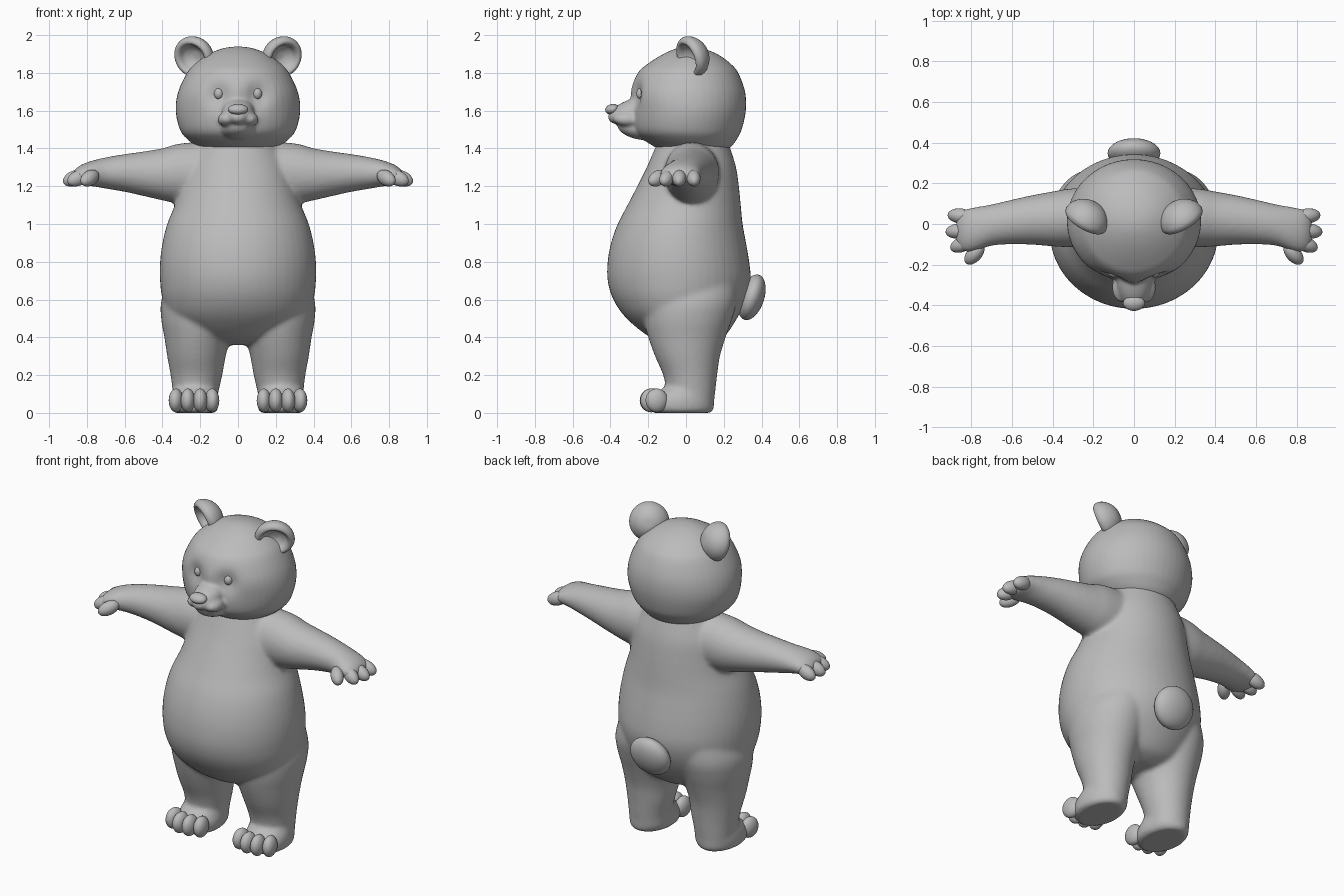
import bpy, bmesh, math
from mathutils import Vector, Matrix, Euler

if "Cube" in bpy.data.objects:
    bpy.data.objects.remove(bpy.data.objects["Cube"], do_unlink=True)

grey = bpy.data.materials.new("plain grey")
grey.use_nodes = True
COLOUR = (0.5, 0.5, 0.5, 1)
grey.diffuse_color = COLOUR
grey.node_tree.nodes["Principled BSDF"].inputs["Base Color"].default_value = COLOUR


def smooth_rows(rows, steps=5):
    """Catmull-Rom interpolation between profile rows."""
    out = []
    for i in range(len(rows) - 1):
        a, b, c, d = (rows[max(0, min(len(rows) - 1, i + k))] for k in (-1, 0, 1, 2))
        for s in range(steps):
            t = s / steps
            out.append([0.5 * (2 * q + (r - p) * t + (2 * p - 5 * q + 4 * r - u) * t * t
                        + (3 * q - p - 3 * r + u) * t ** 3) for p, q, r, u in zip(a, b, c, d)])
    return out + [list(rows[-1])]


def loft(bm, rows, axis="z", side=1, sides=48):
    """Ellipse rings (position, centre 1, centre 2, radius 1, radius 2) along an axis."""
    rings = []
    for pos, c1, c2, r1, r2 in smooth_rows(rows):
        ring = []
        for k in range(sides):
            a = math.tau * k / sides
            u, v = c1 + max(r1, 0.001) * math.cos(a), c2 + max(r2, 0.001) * math.sin(a)
            p = (u, v, pos) if axis == "z" else (u, pos, v) if axis == "y" else (pos, u, v)
            ring.append(bm.verts.new((p[0] * side, p[1], p[2])))
        rings.append(ring)
    for lo, hi in zip(rings, rings[1:]):
        for k in range(sides):
            n = (k + 1) % sides
            bm.faces.new((lo[k], lo[n], hi[n], hi[k]))
    bm.faces.new(rings[0][::-1])
    bm.faces.new(rings[-1])


def ball(bm, centre, radii, turn=(0, 0, 0), side=1, detail=24):
    m = (Matrix.Scale(-1, 4, (1, 0, 0)) if side < 0 else Matrix()) @ Matrix.LocRotScale(
        Vector(centre), Euler([math.radians(t) for t in turn]), Vector(radii))
    bmesh.ops.create_uvsphere(bm, u_segments=detail, v_segments=detail // 2 + 2, radius=1, matrix=m)


def finish(name, bm, voxel=0, rounds=0):
    bmesh.ops.recalc_face_normals(bm, faces=bm.faces)
    mesh = bpy.data.meshes.new(name)
    bm.to_mesh(mesh)
    bm.free()
    mesh.materials.append(grey)
    ob = bpy.data.objects.new(name, mesh)
    bpy.context.collection.objects.link(ob)
    bpy.context.view_layer.objects.active = ob
    if voxel:
        # fuse the overlapping forms into one skin
        fuse = ob.modifiers.new("fuse", "REMESH")
        fuse.mode, fuse.voxel_size = "VOXEL", voxel
        relax = ob.modifiers.new("relax", "SMOOTH")
        relax.factor, relax.iterations = 0.5, rounds
        for m in ("fuse", "relax"):
            bpy.ops.object.modifier_apply(modifier=m)
    ob.data.shade_smooth()
    return ob


# Body: torso, arms, legs and feet fused together
bm = bmesh.new()
torso = [(.36, .10, -.08, .12), (.4, .24, -.19, .2), (.5, .36, -.315, .27), (.6, .4, -.385, .32),
         (.7, .413, -.415, .343), (.8, .413, -.415, .335), (.9, .4, -.397, .318),
         (1.0, .375, -.362, .3), (1.1, .335, -.31, .29), (1.2, .305, -.258, .28),
         (1.3, .28, -.208, .265), (1.4, .23, -.165, .235), (1.5, .18, -.12, .2)]
loft(bm, [(z, 0, (f + b) / 2, w, (b - f) / 2) for z, w, f, b in torso])
arm = [(.1, .03, 1.27, .15, .17), (.3, .03, 1.267, .145, .16), (.4, .025, 1.263, .135, .138),
       (.5, .02, 1.266, .122, .118), (.6, .01, 1.27, .11, .1), (.7, -.005, 1.27, .102, .083),
       (.78, -.025, 1.267, .108, .066), (.84, -.033, 1.258, .103, .05), (.875, -.035, 1.25, .07, .025)]
leg = [(.03, .225, .03, .115, .115), (.1, .225, .027, .12, .127), (.2, .22, .022, .137, .143),
       (.3, .22, .008, .155, .172), (.4, .215, .005, .175, .205), (.5, .21, .01, .197, .235),
       (.6, .2, .02, .205, .25), (.75, .17, .03, .18, .24)]
foot = [(0, .23, -.02, .105, .15), (.015, .23, -.025, .122, .17), (.06, .23, -.025, .128, .175),
        (.1, .23, -.01, .122, .155), (.14, .226, .015, .115, .125)]
for s in (1, -1):
    loft(bm, arm, "x", s)
    loft(bm, leg, "z", s)
    loft(bm, foot, "z", s)
finish("body", bm, .012, 10)

# Toes and fingers
for s, word in ((1, "left"), (-1, "right")):
    bm = bmesh.new()
    for x, y in ((.137, -.165), (.2, -.185), (.265, -.182), (.328, -.155)):
        ball(bm, (x, y, .066), (.038, .06, .063), (0, 0, (x - .2) * 80), s)
    finish(word + "_toes", bm)
    bm = bmesh.new()
    for x, y, turn in ((.855, .04, 5), (.865, -.035, -5), (.845, -.1, -22), (.785, -.148, -48)):
        ball(bm, (x, y, 1.243), (.065, .037, .04), (0, 22, turn), s)
    finish(word + "_fingers", bm)

# Head: skull with shallow eye sockets, muzzle and cheeks
bm = bmesh.new()
skull = [(1.37, .12, -.07, .16), (1.4, .2, -.15, .23), (1.45, .27, -.23, .27), (1.5, .308, -.275, .295),
         (1.6, .33, -.29, .317), (1.7, .317, -.295, .313), (1.8, .27, -.255, .277),
         (1.85, .226, -.2, .235), (1.9, .155, -.12, .165), (1.93, .08, -.05, .085), (1.94, .01, 0, .02)]
loft(bm, [(z, 0, (f + b) / 2, w, (b - f) / 2) for z, w, f, b in skull])
for v in bm.verts:
    d2 = (abs(v.co.x) - .105) ** 2 + (v.co.z - 1.68) ** 2
    if v.co.y < 0:
        v.co.y += .04 * math.exp(-d2 / .004)
ball(bm, (0, -.27, 1.6), (.085, .15, .065), (17, 0, 0))
ball(bm, (0, -.25, 1.5), (.088, .115, .052), (-12, 0, 0))
for s in (1, -1):
    ball(bm, (.045, -.3, 1.557), (.062, .088, .043), (0, 8, 14), s)
finish("head", bm, .009, 7)

# Nose and eyes
bm = bmesh.new()
ball(bm, (0, -.39, 1.607), (.054, .038, .028), (12, 0, 0))
finish("nose", bm)
for s, word in ((1, "left"), (-1, "right")):
    bm = bmesh.new()
    ball(bm, (.102, -.238, 1.69), (.025, .025, .03), (0, 0, 0), s)
    finish(word + "_eye", bm)

# Ears: domed behind, dished in front
ear = [(.001, .085), (.035, .082), (.07, .066), (.1, .035), (.113, 0), (.106, -.024), (.09, -.033),
       (.074, -.022), (.06, .004), (.03, .024), (.001, .028)]
for s, word in ((1, "left"), (-1, "right")):
    bm = bmesh.new()
    loft(bm, [(d, 0, 0, r, r) for r, d in ear], "y")
    turn = Matrix.Rotation(math.radians(30 * s), 4, "Z") @ Matrix.Rotation(math.radians(18), 4, "X")
    bm.transform(Matrix.Translation((.232 * s, .03, 1.885)) @ turn)
    finish(word + "_ear", bm)

# Tail
bm = bmesh.new()
ball(bm, (0, .348, .612), (.13, .066, .125), (-18, 0, 0), detail=32)
finish("tail", bm)
